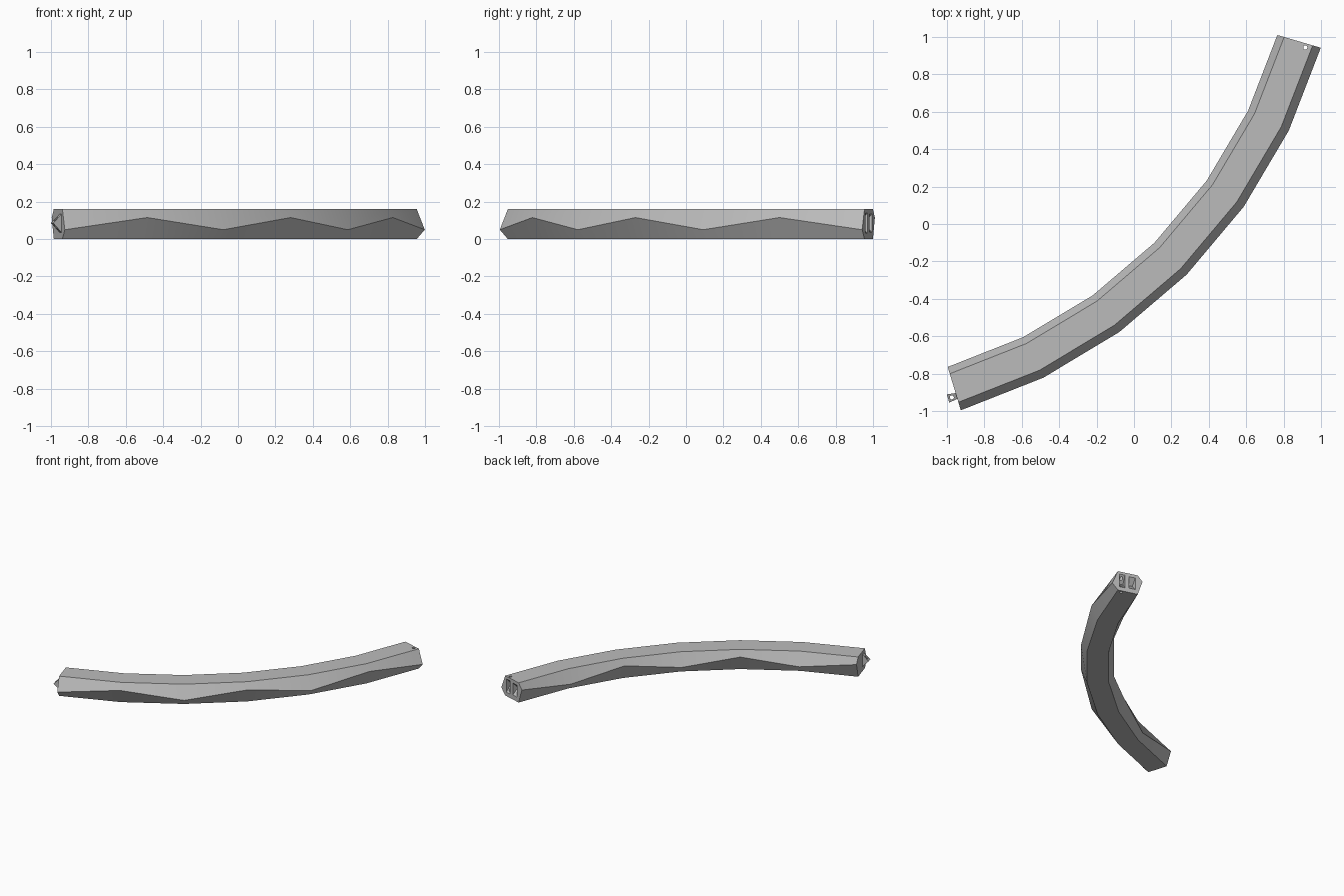
import bpy
import bmesh
import math
from mathutils import Vector

if "Cube" in bpy.data.objects:
    bpy.data.objects.remove(bpy.data.objects["Cube"])

grey = bpy.data.materials.new("stone_grey")
grey.use_nodes = True
grey.diffuse_color = (0.5, 0.5, 0.5, 1)
grey.node_tree.nodes["Principled BSDF"].inputs["Base Color"].default_value = (0.5, 0.5, 0.5, 1)

CENTRE = Vector((-1.755, 1.752, 0))
START, END, SEGMENTS = math.radians(-73.2), math.radians(-16.4), 6
HEIGHT = 0.16
LOW, HIGH = 0.05, 0.115
JOINT_RADIUS, JOINT_Z = 2.79, 0.085


def arc_point(radius, angle, z, along=0.0):
    """Point at a radius and angle of the bend, shifted along the tangent."""
    radial = Vector((math.cos(angle), math.sin(angle), 0))
    tangent = Vector((-radial.y, radial.x, 0))
    return CENTRE + radial * radius + tangent * along + Vector((0, 0, z))


def make_object(name, bm):
    bmesh.ops.recalc_face_normals(bm, faces=bm.faces)
    mesh = bpy.data.meshes.new(name)
    bm.to_mesh(mesh)
    bm.free()
    mesh.materials.append(grey)
    obj = bpy.data.objects.new(name, mesh)
    bpy.context.collection.objects.link(obj)
    return obj


def wedge(name, angle, radius, root_width, tip_width, height, length, overlap=0.006):
    """Wedge that tapers to a level edge, pointing back along the bend."""
    bm = bmesh.new()
    corners = []
    for side in (-0.5, 0.5):
        r = radius + side * root_width
        corners += [arc_point(r, angle, JOINT_Z - height / 2, overlap),
                    arc_point(r, angle, JOINT_Z + height / 2, overlap),
                    arc_point(radius + side * tip_width, angle, JOINT_Z, -length)]
    v = [bm.verts.new(p) for p in corners]
    bm.faces.new(v[:3])
    bm.faces.new(v[3:])
    for i in range(3):
        j = (i + 1) % 3
        bm.faces.new((v[i], v[j], v[j + 3], v[i + 3]))
    return make_object(name, bm)


def pin_cutter(angle, along):
    bm = bmesh.new()
    bmesh.ops.create_cone(bm, cap_ends=True, segments=12, radius1=0.011, radius2=0.011, depth=0.4)
    bmesh.ops.translate(bm, verts=bm.verts, vec=arc_point(JOINT_RADIUS, angle, JOINT_Z, along))
    return make_object("pin_cutter", bm)


def cut(obj, cutter):
    cutter.hide_render = True
    mod = obj.modifiers.new("cut", "BOOLEAN")
    mod.operation = "DIFFERENCE"
    mod.solver = "EXACT"
    mod.object = cutter
    bpy.context.view_layer.objects.active = obj
    bpy.ops.object.modifier_apply(modifier=mod.name)
    bpy.data.objects.remove(cutter)


# Curved beam: six-sided section with ridges that zigzag up and down
bm = bmesh.new()
rings = []
for i in range(SEGMENTS + 1):
    angle = START + (END - START) * i / SEGMENTS
    outer_z, inner_z = (LOW, HIGH) if i % 2 == 0 else (HIGH, LOW)
    section = [(2.666, 0), (2.825, 0), (2.87, outer_z),
               (2.825, HEIGHT), (2.666, HEIGHT), (2.628, inner_z)]
    rings.append([bm.verts.new(arc_point(r, angle, z)) for r, z in section])
for a, b in zip(rings, rings[1:]):
    for k in range(6):
        n = (k + 1) % 6
        bm.faces.new((a[k], a[n], b[n], b[k]))
bm.faces.new(rings[0])
bm.faces.new(rings[-1])
beam = make_object("curved_beam", bm)

# Socket, side recess and pin hole in the far end
cut(beam, wedge("socket_cutter", END, JOINT_RADIUS, 0.04, 0.055, 0.12, 0.052))
cut(beam, wedge("recess_cutter", END, 2.71, 0.05, 0.04, 0.11, 0.045))
cut(beam, pin_cutter(END, -0.022))

# Matching wedge tab with its pin hole on the near end
tab = wedge("joint_tab", START, JOINT_RADIUS, 0.03, 0.046, 0.11, 0.047)
cut(tab, pin_cutter(START, -0.026))

# Soften only the shallow bends of the beam
bpy.ops.object.select_all(action="DESELECT")
beam.select_set(True)
bpy.context.view_layer.objects.active = beam
bpy.ops.object.shade_smooth_by_angle(angle=math.radians(20))
